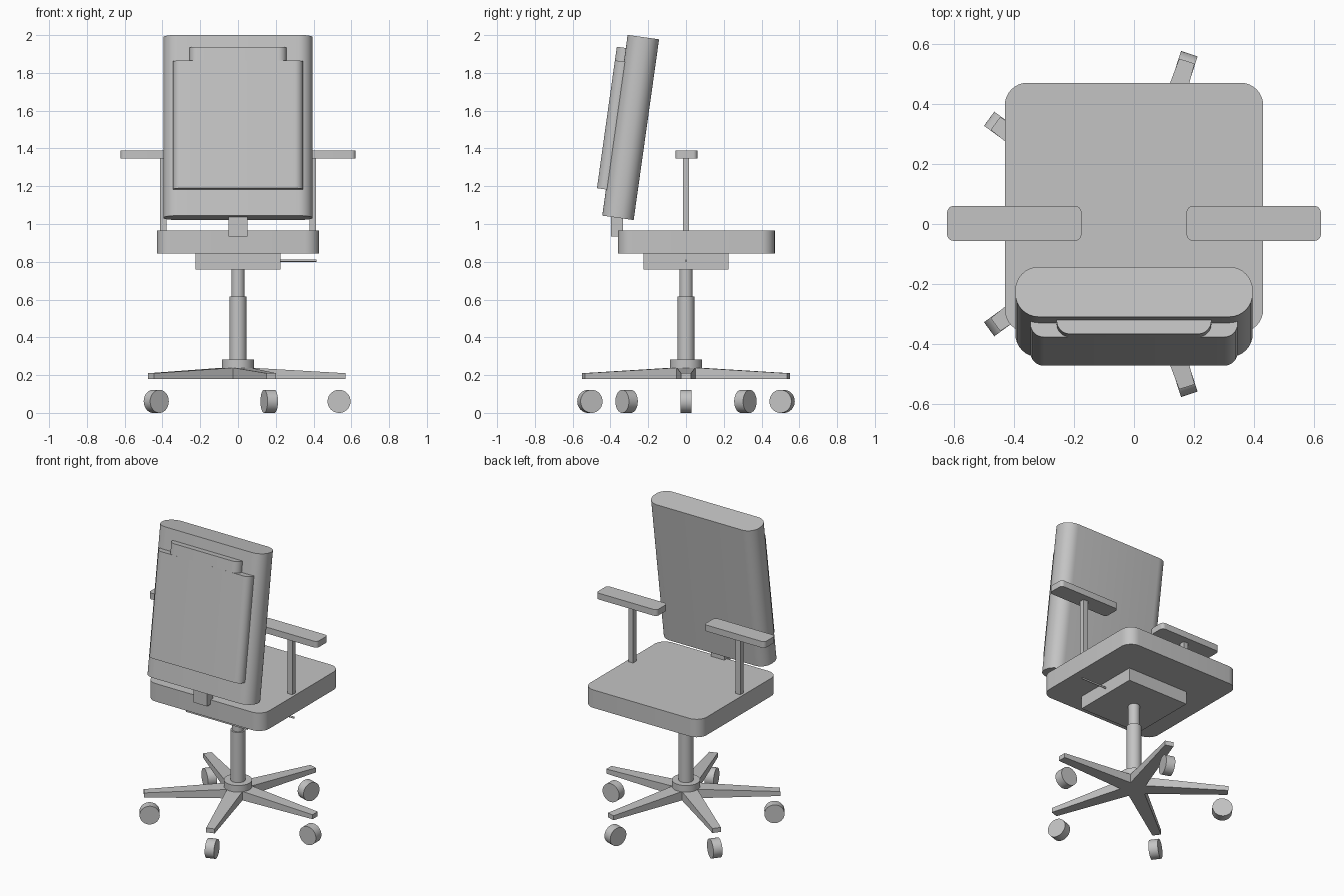
import bpy, bmesh, math
from mathutils import Matrix, Vector

cube = bpy.data.objects.get("Cube")
if cube:
    bpy.data.objects.remove(cube, do_unlink=True)

grey = bpy.data.materials.new("light grey")
grey.use_nodes = True
colour = (0.55, 0.55, 0.55, 1)
grey.diffuse_color = colour
grey.node_tree.nodes["Principled BSDF"].inputs["Base Color"].default_value = colour


def finish(name, bm, matrix=Matrix()):
    """Turn a bmesh into a shaded object with the shared material."""
    bmesh.ops.recalc_face_normals(bm, faces=bm.faces)
    mesh = bpy.data.meshes.new(name)
    bm.to_mesh(mesh)
    bm.free()
    mesh.materials.append(grey)
    obj = bpy.data.objects.new(name, mesh)
    bpy.context.collection.objects.link(obj)
    obj.matrix_world = matrix
    bpy.ops.object.select_all(action="DESELECT")
    obj.select_set(True)
    bpy.context.view_layer.objects.active = obj
    bpy.ops.object.shade_smooth_by_angle(angle=math.radians(35))
    return obj


def slab(name, size, centre, radius=0, tilt=0):
    """Box whose upright edges are rounded, optionally tilted about x."""
    bm = bmesh.new()
    bmesh.ops.create_cube(bm, size=1, matrix=Matrix.Diagonal((*size, 1)))
    if radius:
        upright = [e for e in bm.edges
                   if abs(e.verts[0].co.z - e.verts[1].co.z) > size[2] / 2]
        bmesh.ops.bevel(bm, geom=upright, offset=radius, segments=8,
                        profile=0.5, affect="EDGES")
    return finish(name, bm, Matrix.Translation(centre) @ Matrix.Rotation(tilt, 4, "X"))


def cylinder(name, radius, depth, matrix):
    bm = bmesh.new()
    bmesh.ops.create_cone(bm, cap_ends=True, segments=40, radius1=radius,
                          radius2=radius, depth=depth)
    return finish(name, bm, matrix)


def upright_tube(name, radius, low, high):
    cylinder(name, radius, high - low, Matrix.Translation((0, 0, (low + high) / 2)))


# Seat, mechanism and lever
slab("seat", (0.86, 0.83, 0.12), (0, 0.055, 0.905), 0.075)
slab("seat_mechanism", (0.45, 0.45, 0.085), (0, 0, 0.8025))
cylinder("height_lever", 0.006, 0.2,
         Matrix.Translation((0.315, 0, 0.806)) @ Matrix.Rotation(math.pi / 2, 4, "Y"))

# Reclined backrest with its stepped rear panels
RECLINE = math.radians(-8)
back_centre = Vector((0, -0.293, 1.511))
turn = Matrix.Rotation(RECLINE, 3, "X")


def back_slab(name, width, thickness, low, high, offset, radius):
    centre = back_centre + turn @ Vector((0, offset, (low + high) / 2))
    slab(name, (width, thickness, high - low), centre, radius, RECLINE)


back_slab("backrest", 0.79, 0.168, -0.483, 0.483, 0, 0.078)
back_slab("rear_panel", 0.69, 0.1, -0.343, 0.34, -0.082, 0.045)
back_slab("rear_panel_top", 0.515, 0.1, 0.3, 0.413, -0.0818, 0.045)
slab("backrest_bracket", (0.1, 0.064, 0.125), (0, -0.365, 0.9975))

# Armrests
for side, label in ((1, "left"), (-1, "right")):
    slab(label + "_arm_post", (0.034, 0.034, 0.39), (side * 0.396, 0, 1.155))
    slab(label + "_arm_pad", (0.447, 0.116, 0.042), (side * 0.3985, 0.002, 1.367), 0.022)

# Central column
upright_tube("piston", 0.035, 0.6, 0.77)
upright_tube("column", 0.045, 0.2, 0.617)
upright_tube("hub", 0.086, 0.235, 0.282)

# Star base: five tapered legs, each with a wheel
for i in range(5):
    spin = Matrix.Rotation(math.tau * i / 5, 4, "Z")
    bm = bmesh.new()
    rings = []
    for x, half, top in ((0, 0.052, 0.243), (0.57, 0.027, 0.21)):
        rings.append([bm.verts.new(p) for p in (
            (x, -half, 0.18), (x, half, 0.18), (x, half, top), (x, -half, top))])
    inner, outer = rings
    bm.faces.new(inner)
    bm.faces.new(outer)
    for k in range(4):
        n = (k + 1) % 4
        bm.faces.new((inner[k], inner[n], outer[n], outer[k]))
    finish(f"base_leg_{i + 1}", bm, spin)
    cylinder(f"wheel_{i + 1}", 0.061, 0.058,
             spin @ Matrix.Translation((0.535, 0, 0.061))
             @ Matrix.Rotation(math.pi / 2, 4, "X"))
